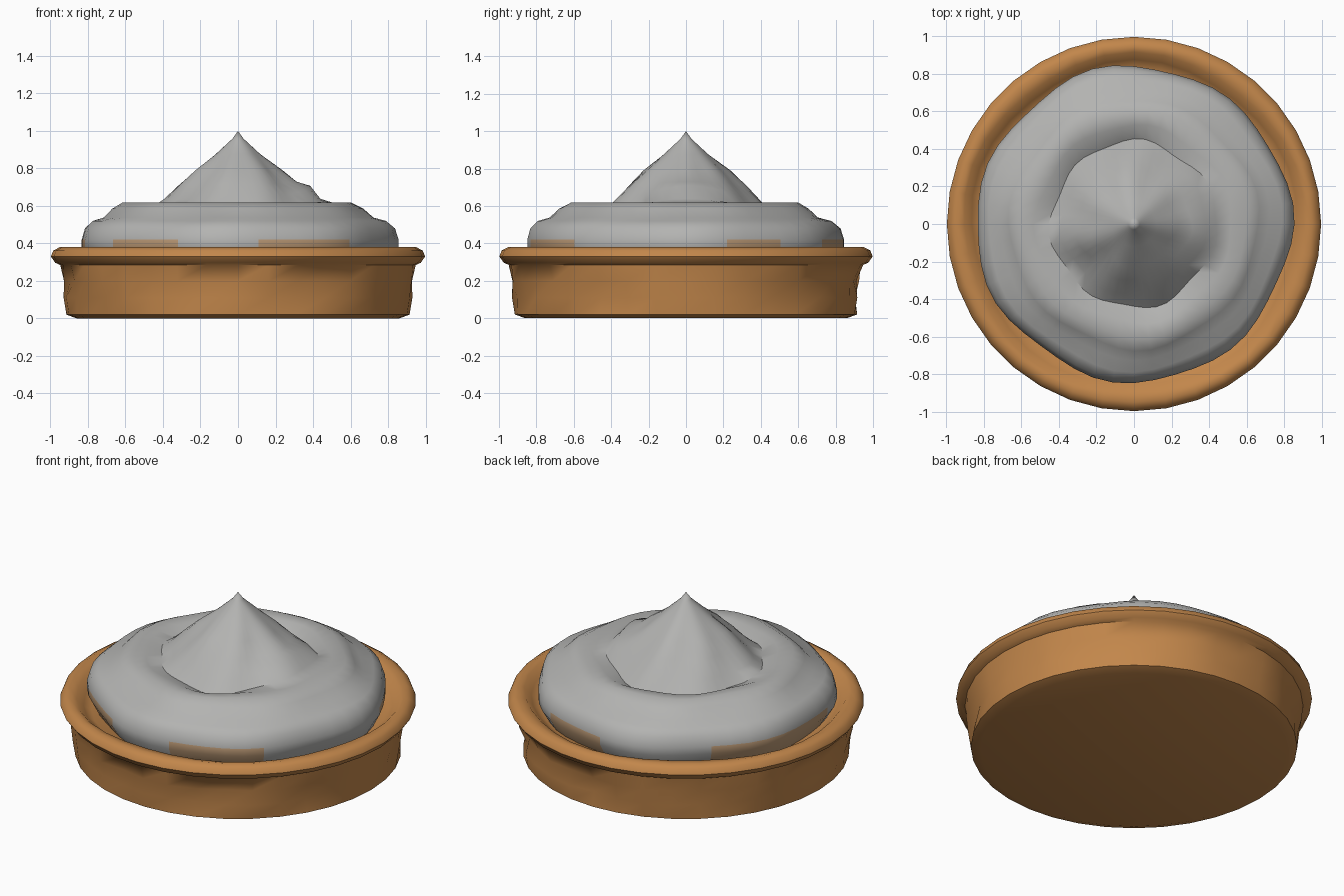
import bpy, bmesh, math, random

if "Cube" in bpy.data.objects:
    bpy.data.objects.remove(bpy.data.objects["Cube"])

random.seed(4)

def material(name, rgb):
    m = bpy.data.materials.new(name)
    m.diffuse_color = (*rgb, 1)
    m.use_nodes = True
    m.node_tree.nodes["Principled BSDF"].inputs["Base Color"].default_value = m.diffuse_color
    return m

CRUST = material("baked crust", (0.54, 0.24, 0.07))
CREAM = material("whipped cream", (0.45, 0.45, 0.44))
TAN = material("cream stained tan", (0.50, 0.32, 0.18))

def lathe(name, profile, sides, shape, mats, smooth=40):
    """Revolve (r, z) points around z; shape(r, z, angle, side) bends each point."""
    bm = bmesh.new()
    rings = []
    for r, z in profile:
        if r == 0:
            rings.append([bm.verts.new((0, 0, z))] * sides)
            continue
        ring = []
        for i in range(sides):
            a = 2 * math.pi * i / sides
            rr, zz = shape(r, z, a, i)
            ring.append(bm.verts.new((rr * math.cos(a), rr * math.sin(a), zz)))
        rings.append(ring)
    for lo, hi in zip(rings, rings[1:]):
        for i in range(sides):
            j = (i + 1) % sides
            quad = list(dict.fromkeys((lo[i], lo[j], hi[j], hi[i])))
            bm.faces.new(quad)
    bmesh.ops.recalc_face_normals(bm, faces=bm.faces)
    me = bpy.data.meshes.new(name)
    bm.to_mesh(me)
    bm.free()
    ob = bpy.data.objects.new(name, me)
    bpy.context.collection.objects.link(ob)
    for m in mats:
        me.materials.append(m)
    bpy.ops.object.select_all(action='DESELECT')
    ob.select_set(True)
    bpy.context.view_layer.objects.active = ob
    bpy.ops.object.shade_smooth_by_angle(angle=math.radians(smooth))
    return ob

# Crust: lightly dented wall under a rolled rim, hollow inside
def crust_shape(r, z, a, i):
    if 0.05 < z < 0.28 and r > 0.9:
        r -= random.choice((0, 0, 0.012, 0.03))
    elif z > 0.28 and r < 0.91:
        r += 0.012 * math.sin(5 * a)
    return r, z

lathe("tart_crust",
      [(0, 0), (0.86, 0), (0.915, 0.02), (0.93, 0.11), (0.94, 0.2), (0.948, 0.285),
       (0.975, 0.297), (0.998, 0.33), (0.985, 0.362), (0.95, 0.38),
       (0.905, 0.372), (0.865, 0.33), (0.82, 0.30), (0, 0.30)],
      36, crust_shape, [CRUST], 50)

# Cream: piped swirl with two ledges, a groove and a pointed peak
def bump(x, mid, width):
    return math.exp(-((x - mid) / width) ** 2)

def cream_shape(r, z, a, i):
    turn = (a + math.pi) % (2 * math.pi) - math.pi      # -pi..pi, 0 at +x
    zz = z
    if r < 0.75:
        zz += 0.075 * bump(turn, 0.05, 0.75) * bump(r, 0.39, 0.07)   # climbing strand
        zz -= 0.04 * bump(turn, 2.0, 1.1) * bump(r, 0.44, 0.05)      # deep groove
        zz -= 0.03 * bump(turn, -1.3, 0.6) * bump(r, 0.44, 0.05)
    if r > 0.2:
        r += 0.012 * math.sin(7 * a + 9 * r) + 0.008 * math.sin(4 * a + 1)
    return r, zz

cream = lathe("cream_swirl",
              [(0, 1.0), (0.03, 0.958), (0.12, 0.875), (0.22, 0.79), (0.30, 0.715),
               (0.38, 0.635), (0.44, 0.595), (0.52, 0.612), (0.60, 0.618),
               (0.66, 0.585), (0.71, 0.538), (0.775, 0.52), (0.82, 0.48),
               (0.838, 0.42), (0.838, 0.375), (0.79, 0.29)],
              48, cream_shape, [CREAM, TAN], 45)

# Tan stains along the lower edge, where the cream meets the crust
STAINS = [(17, 40), (62, 88), (135, 198), (219, 249), (274, 314)]
for p in cream.data.polygons:
    deg = math.degrees(math.atan2(p.center.y, p.center.x)) % 360
    if p.center.z < 0.41 and any(s < deg < e for s, e in STAINS):
        p.material_index = 1
